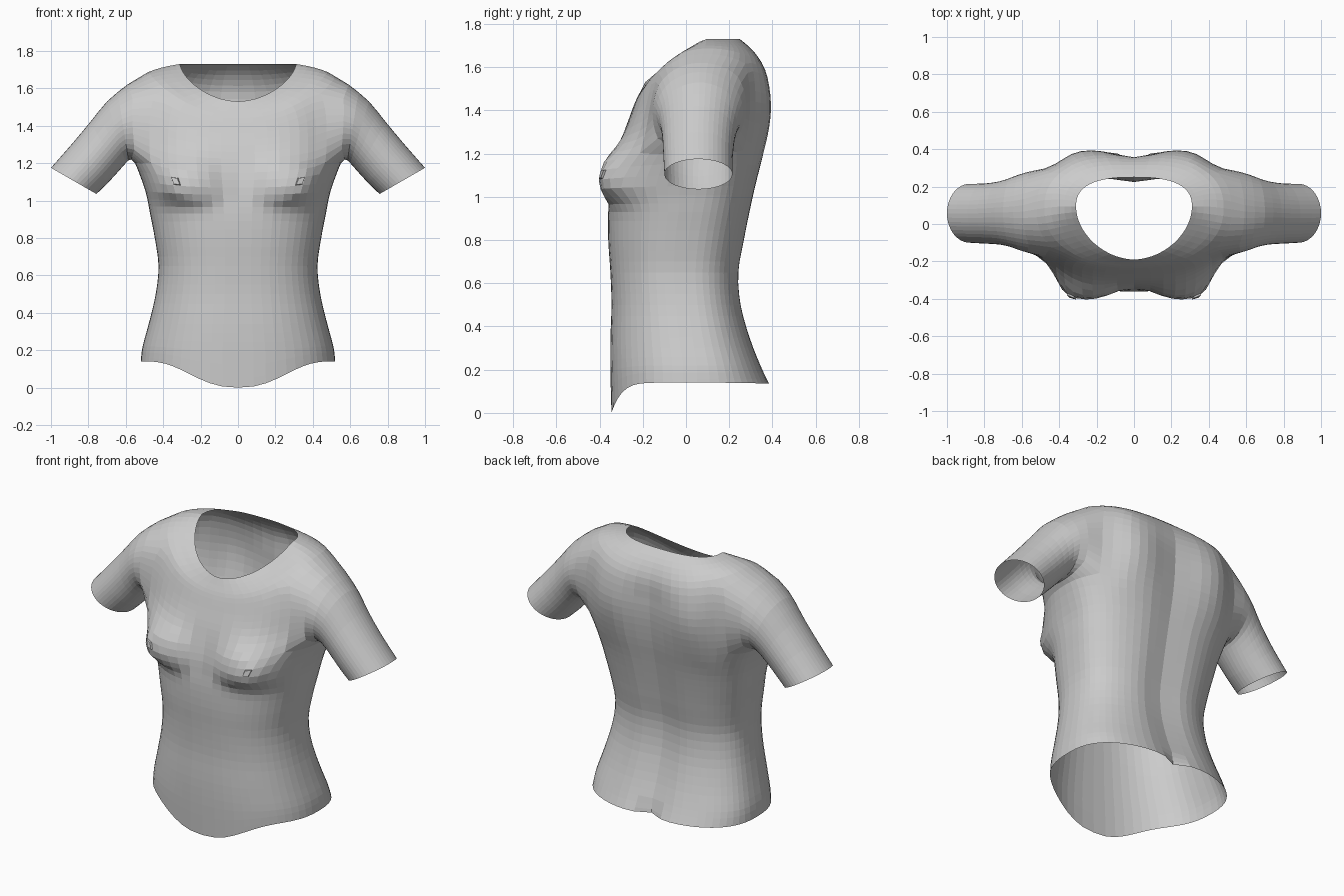
import bpy, bmesh
from math import sin, cos, pi, exp
from mathutils import Vector

if "Cube" in bpy.data.objects:
    bpy.data.objects.remove(bpy.data.objects["Cube"])

COLS = 28            # columns on the right half, front centre to back centre
H0, H1 = 8, 20       # columns spanned by the arm hole


def refine(keys, steps):
    """Catmull-Rom refinement of a list of parameter tuples."""
    out = []
    for i in range(len(keys) - 1):
        a, b = keys[max(i - 1, 0)], keys[i]
        c, d = keys[i + 1], keys[min(i + 2, len(keys) - 1)]
        for k in range(steps):
            t = k / steps
            out.append([0.5 * (2 * q + (r - p) * t + (2 * p - 5 * q + 4 * r - s) * t * t
                               + (3 * q - p - 3 * r + s) * t ** 3)
                        for p, q, r, s in zip(a, b, c, d)])
    out.append(list(keys[-1]))
    return out


# Torso rings: half width, front y, back y, side y, side z, front z, back z, roundness, z power
ROWS = [
    (.52, -.345, .395, .05, .14, .00, .135, 2.4, 7),
    (.51, -.35, .355, .05, .22, .19, .22, 2.4, 5),
    (.475, -.35, .305, .03, .35, .34, .35, 2.4, 2),
    (.44, -.345, .265, .01, .50, .50, .50, 2.4, 2),
    (.425, -.35, .255, .00, .65, .65, .65, 2.4, 2),
    (.445, -.36, .28, .01, .80, .80, .80, 2.4, 2),
    (.47, -.36, .305, .03, .93, .93, .93, 2.4, 2),
    (.495, -.345, .33, .05, 1.05, 1.03, 1.05, 2.4, 2),
    (.55, -.325, .36, .06, 1.21, 1.15, 1.19, 2.4, 2),
    (.555, -.30, .38, .07, 1.35, 1.26, 1.33, 2.4, 2),
    (.55, -.265, .385, .07, 1.52, 1.36, 1.46, 2.4, 2),
    (.51, -.235, .37, .08, 1.67, 1.44, 1.58, 2.3, 2),
    (.41, -.21, .32, .09, 1.71, 1.49, 1.67, 2.1, 1.6),
    (.31, -.19, .25, .09, 1.73, 1.53, 1.73, 1.85, 1.3),
]
STEPS = 3
A0, A1 = 8 * STEPS, 11 * STEPS    # rows spanned by the arm hole


def bell(v, s, p=2):
    return exp(-abs(v / s) ** p)


def torso_point(row, j):
    w, yf, yb, yc, zs, zf, zb, n, p = row
    a = -pi / 2 + pi * j / COLS
    s, c = abs(sin(a)), max(cos(a), 0)
    front = a < 0
    if not front:
        n = 2.5
    x = 0 if j in (0, COLS) else w * c ** (2 / n)
    y = yc + ((yf if front else yb) - yc) * s ** (2 / n)
    z = zs + ((zf if front else zb) - zs) * s ** (p if front else 2)
    if front:       # breast, flattened at the tip
        dz = z - 1.07
        y -= .15 * bell(x - .30, .165, 2.5) * bell(dz, .14 if dz > 0 else .08) * s ** .3
        if y < -.375:
            y = -.375 + (y + .375) * .4
    else:           # spine groove and shoulder blade
        fade = min(1, max(0, (1.72 - z) / .25))
        y -= .03 * bell(x, .11) * fade
        y += .03 * bell(x - .30, .14) * bell(z - 1.4, .22)
    return Vector((x, y, z))


bm = bmesh.new()
rows = refine(ROWS, STEPS)
grid = [[bm.verts.new(torso_point(r, j)) for j in range(COLS + 1)] for r in rows]
for i in range(len(rows) - 1):
    for j in range(COLS):
        if A0 <= i < A1 and H0 <= j < H1:
            continue
        bm.faces.new((grid[i][j], grid[i][j + 1], grid[i + 1][j + 1], grid[i + 1][j]))

# Arm hole loop, from the armpit forwards, over the shoulder and down the back
mid = (H0 + H1) // 2
loop = [grid[A0][j] for j in range(mid, H0, -1)]
loop += [grid[i][H0] for i in range(A0, A1)]
loop += [grid[A1][j] for j in range(H0, H1)]
loop += [grid[i][H1] for i in range(A1, A0, -1)]
loop += [grid[A0][j] for j in range(H1, mid, -1)]

# Sleeve rings: top x, top z, bottom x, bottom z, front y, back y
SLEEVE = [
    (.60, 1.62, .575, 1.225, -.155, .28),
    (.70, 1.53, .60, 1.20, -.125, .25),
    (.79, 1.42, .64, 1.155, -.11, .228),
    (.89, 1.30, .695, 1.095, -.105, .217),
    (1.0, 1.175, .757, 1.035, -.10, .215),
]
prev = loop
for tx, tz, bx, bz, yf, yb in refine(SLEEVE, 2):
    ring = []
    for k in range(len(loop)):
        a = 2 * pi * k / len(loop)
        u = (1 - cos(a)) / 2
        ring.append(bm.verts.new((bx + (tx - bx) * u,
                                  (yf + yb) / 2 - (yb - yf) / 2 * sin(a),
                                  bz + (tz - bz) * u)))
    for k in range(len(loop)):
        m = (k + 1) % len(loop)
        bm.faces.new((prev[k], prev[m], ring[m], ring[k]))
    prev = ring

# Soften the arm joint
near = {v for v in loop if v.is_valid}
for _ in range(2):
    near |= {v for n in near for e in n.link_edges for v in e.verts}
near = [v for v in near if v.co.x > .33 and not v.is_boundary]
for _ in range(3):
    bmesh.ops.smooth_vert(bm, verts=near, factor=.4,
                          use_axis_x=True, use_axis_y=True, use_axis_z=True)

# Outward normals
bmesh.ops.recalc_face_normals(bm, faces=bm.faces)
bm.faces.ensure_lookup_table()
if sum(f.normal.dot(f.calc_center_median() - Vector((0, 0, 1))) for f in bm.faces) < 0:
    bmesh.ops.reverse_faces(bm, faces=bm.faces)

# Nipple
tip = min(bm.faces, key=lambda f: (f.calc_center_median() - Vector((.345, -.39, 1.09))).length)
bmesh.ops.inset_individual(bm, faces=[tip], thickness=.005, depth=0)
bmesh.ops.inset_individual(bm, faces=[tip], thickness=.003, depth=.01)

# Cleft at the back of the hem
for i, d in ((0, .03), (1, .02), (2, .01)):
    grid[i][COLS].co.y -= d

mesh = bpy.data.meshes.new("torso_shirt")
bm.to_mesh(mesh)
bm.free()
shirt = bpy.data.objects.new("torso_shirt", mesh)
bpy.context.collection.objects.link(shirt)
mirror = shirt.modifiers.new("mirror", 'MIRROR')
mirror.use_clip = True
